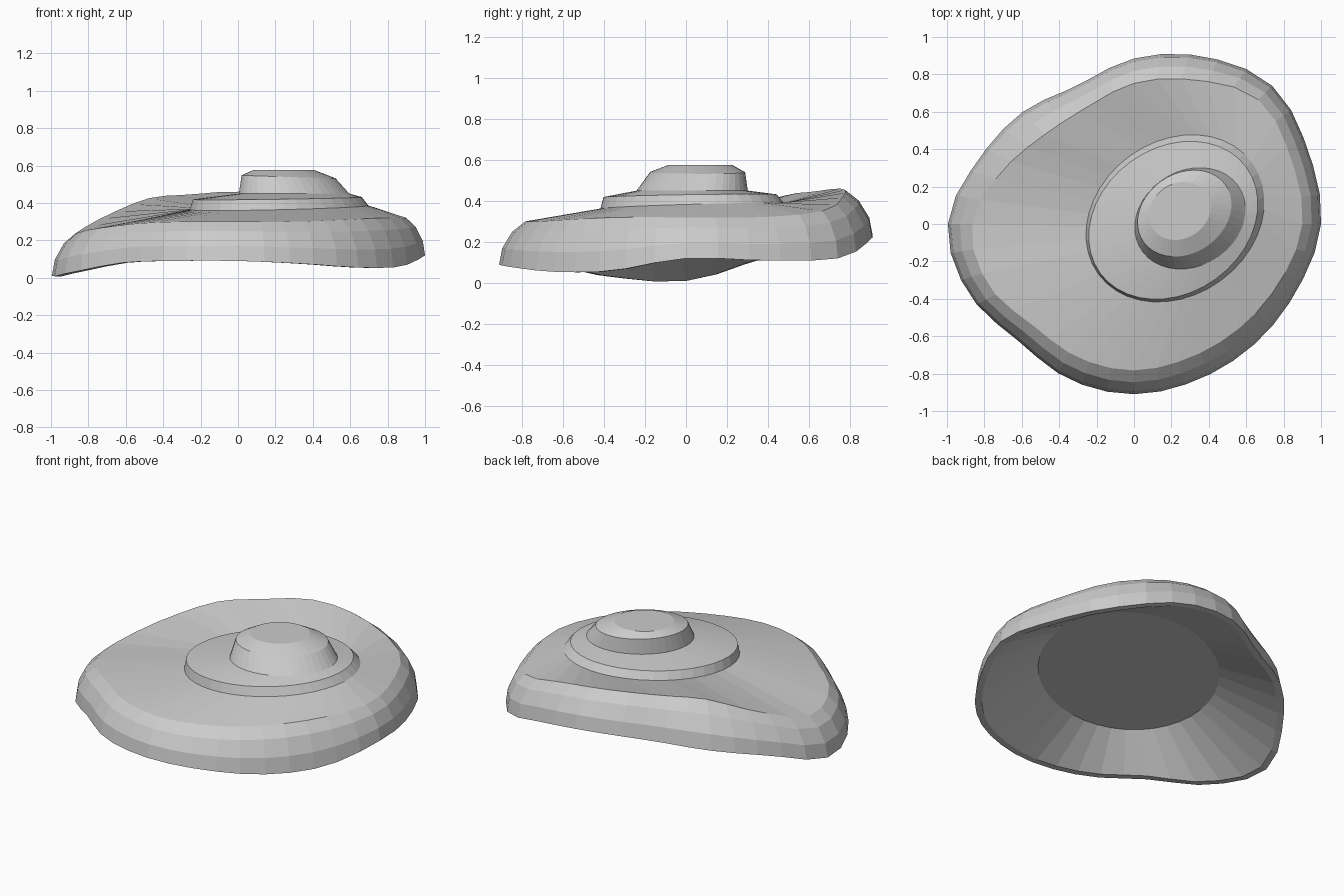
import bpy, bmesh
from math import sin, cos, tau

if "Cube" in bpy.data.objects:
    bpy.data.objects.remove(bpy.data.objects["Cube"])

N = 40  # sides around the shell

# sixteen samples around, counter-clockwise from +x
RADIUS = [1.0, 1.01, 1.045, .97, .885, .80, .845, .90, .995, .96, .88, .90, .91, .90, .91, .94]
RIM_Z = [.12, .11, .12, .21, .24, .21, .175, .11, .01, .03, .08, .09, .09, .075, .055, .06]
SHOULDER_Z = [.32, .32, .35, .43, .46, .445, .425, .335, .24, .26, .29, .30, .30, .30, .31, .32]
SHOULDER_R = [.90, .90, .90, .86, .85, .84, .80, .84, .87, .88, .87, .86, .86, .86, .87, .89]


def wave(vals, t):
    """Smooth closed interpolation of evenly spaced samples, t in 0..1."""
    n = len(vals)
    f = (t % 1) * n
    i, u = int(f), f - int(f)
    a, b, c, d = (vals[(i + k) % n] for k in (-1, 0, 1, 2))
    return b + .5 * u * (c - a + u * (2*a - 5*b + 4*c - d + u * (3*(b - c) + d - a)))


def wall(inset, lift, shrink=0.0):
    """Ring between the rim (0, 0) and the shoulder (1, 1)."""
    pts = []
    for k in range(N):
        t = k / N
        r = wave(RADIUS, t) * (1 + (wave(SHOULDER_R, t) - 1) * inset) - shrink
        z0 = wave(RIM_Z, t)
        z = z0 + (wave(SHOULDER_Z, t) - z0) * lift
        pts.append((r * cos(tau * t), r * sin(tau * t), z))
    return pts


def oval(cx, cy, rx, ry, z, tilt_x=0.0, tilt_y=0.0, skew=0.0):
    """Ellipse, stretched along the x = y diagonal by skew."""
    pts = []
    for k in range(N):
        c, s = cos(tau * k / N), sin(tau * k / N)
        pts.append((cx + rx * c + skew * s, cy + ry * s + skew * c, z + tilt_x * c + tilt_y * s))
    return pts


def loft(name, rings):
    bm = bmesh.new()
    loops = [[bm.verts.new(p) for p in ring] for ring in rings]
    for lo, hi in zip(loops, loops[1:]):
        for k in range(N):
            j = (k + 1) % N
            bm.faces.new((lo[k], lo[j], hi[j], hi[k]))
    bm.faces.new(loops[-1])
    bm.faces.new(loops[0][::-1])
    bmesh.ops.recalc_face_normals(bm, faces=bm.faces)
    mesh = bpy.data.meshes.new(name)
    bm.to_mesh(mesh)
    bm.free()
    obj = bpy.data.objects.new(name, mesh)
    bpy.context.collection.objects.link(obj)
    return obj


loft("domed_shell", [
    # hollow underside, from the ceiling straight out to the rim
    oval(.04, 0, .605, .595, .28, skew=.08),
    wall(0, 0, .04),
    # outer wall and sloping brim
    wall(0, 0),
    wall(.12, .38),
    wall(.50, .76),
    wall(1, 1),
    # raised disc
    oval(.22, .03, .475, .445, .375, .01, .012, .045),
    oval(.21, .02, .45, .42, .425, .006, .006, .045),
    # top knob, leaning back and left
    oval(.30, .03, .295, .27, .45, skew=.025),
    oval(.27, .057, .25, .23, .54, -.008, 0, .025),
    oval(.245, .07, .165, .155, .575, skew=.012),
])
